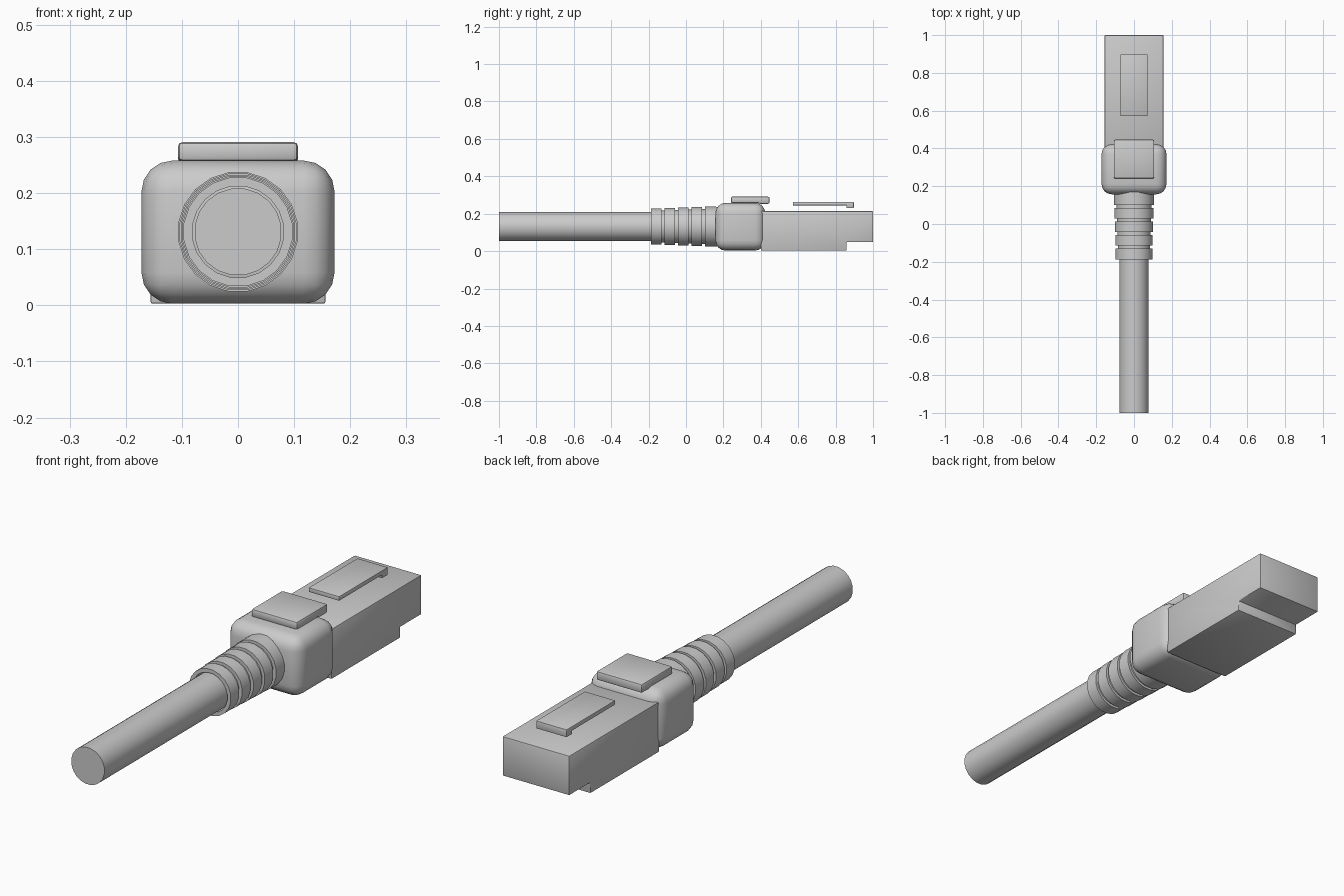
import bpy, bmesh, math
from mathutils import Vector

if "Cube" in bpy.data.objects:
    bpy.data.objects.remove(bpy.data.objects["Cube"])

CZ = 0.131  # height of the cable axis


def finish(name, bm, bevel=0.0, segments=2, angle=35):
    bmesh.ops.recalc_face_normals(bm, faces=bm.faces)
    mesh = bpy.data.meshes.new(name)
    bm.to_mesh(mesh)
    bm.free()
    ob = bpy.data.objects.new(name, mesh)
    bpy.context.collection.objects.link(ob)
    if bevel:
        mod = ob.modifiers.new("bevel", 'BEVEL')
        mod.width = bevel
        mod.segments = segments
    bpy.ops.object.select_all(action='DESELECT')
    ob.select_set(True)
    bpy.context.view_layer.objects.active = ob
    if bevel:
        bpy.ops.object.modifier_apply(modifier="bevel")
    bpy.ops.object.shade_smooth_by_angle(angle=math.radians(angle))
    return ob


def extrude_x(name, profile, half_width, **kw):
    """Side profile of (y, z) points extruded across x."""
    bm = bmesh.new()
    face = bm.faces.new([bm.verts.new((-half_width, y, z)) for y, z in profile])
    out = bmesh.ops.extrude_face_region(bm, geom=[face])
    moved = [v for v in out["geom"] if isinstance(v, bmesh.types.BMVert)]
    bmesh.ops.translate(bm, verts=moved, vec=Vector((2 * half_width, 0, 0)))
    return finish(name, bm, **kw)


def lathe_y(name, profile, sides, closed=False):
    """Profile of (radius, y) points turned around the cable axis."""
    bm = bmesh.new()
    rings = []
    for r, y in profile:
        rings.append([bm.verts.new((r * math.cos(a), y, CZ + r * math.sin(a)))
                      for a in [math.tau * (i + 0.5) / sides for i in range(sides)]])
    pairs = list(zip(rings, rings[1:]))
    if closed:
        pairs.append((rings[-1], rings[0]))
    else:
        bm.faces.new(rings[0])
        bm.faces.new(rings[-1])
    for a, b in pairs:
        for i in range(sides):
            j = (i + 1) % sides
            bm.faces.new((a[i], a[j], b[j], b[i]))
    return finish(name, bm)


# Cable
lathe_y("cable", [(0.078, -1.0), (0.078, 0.2)], 20)

# Ribbed strain relief: five rings on a slim core, hollow at the cable end
START, PITCH, LENGTH = -0.187, 0.0722, 0.056
profile = [(0.082, START)]
for k in range(5):
    y0 = START + k * PITCH
    r = 0.098 + 0.0024 * k
    profile += [(r, y0), (r, y0 + LENGTH)]
    if k < 4:
        profile += [(r - 0.011, y0 + LENGTH), (r - 0.011, y0 + PITCH)]
profile += [(0.107, 0.2), (0.082, 0.2)]
lathe_y("strain_relief", profile, 20, closed=True)

# Rounded grip body
extrude_x("grip_body", [(0.157, 0.003), (0.424, 0.003), (0.424, 0.258), (0.157, 0.258)],
          0.172, bevel=0.055, segments=4, angle=50)

# Latch guard on top of the grip, with a small drop lip at its end
extrude_x("latch_guard", [(0.24, 0.257), (0.385, 0.257), (0.395, 0.253), (0.447, 0.253),
                          (0.447, 0.291), (0.24, 0.291)], 0.107, bevel=0.008)

# Plug housing with the stepped nose
extrude_x("plug_housing", [(0.40, 0.003), (0.859, 0.003), (0.859, 0.048), (1.0, 0.048),
                           (1.0, 0.214), (0.40, 0.214)], 0.156, bevel=0.004)

# Latch tab with its hooked tip
extrude_x("latch_tab", [(0.572, 0.245), (0.858, 0.245), (0.858, 0.231), (0.897, 0.231),
                        (0.897, 0.263), (0.572, 0.263)], 0.071, bevel=0.002)
